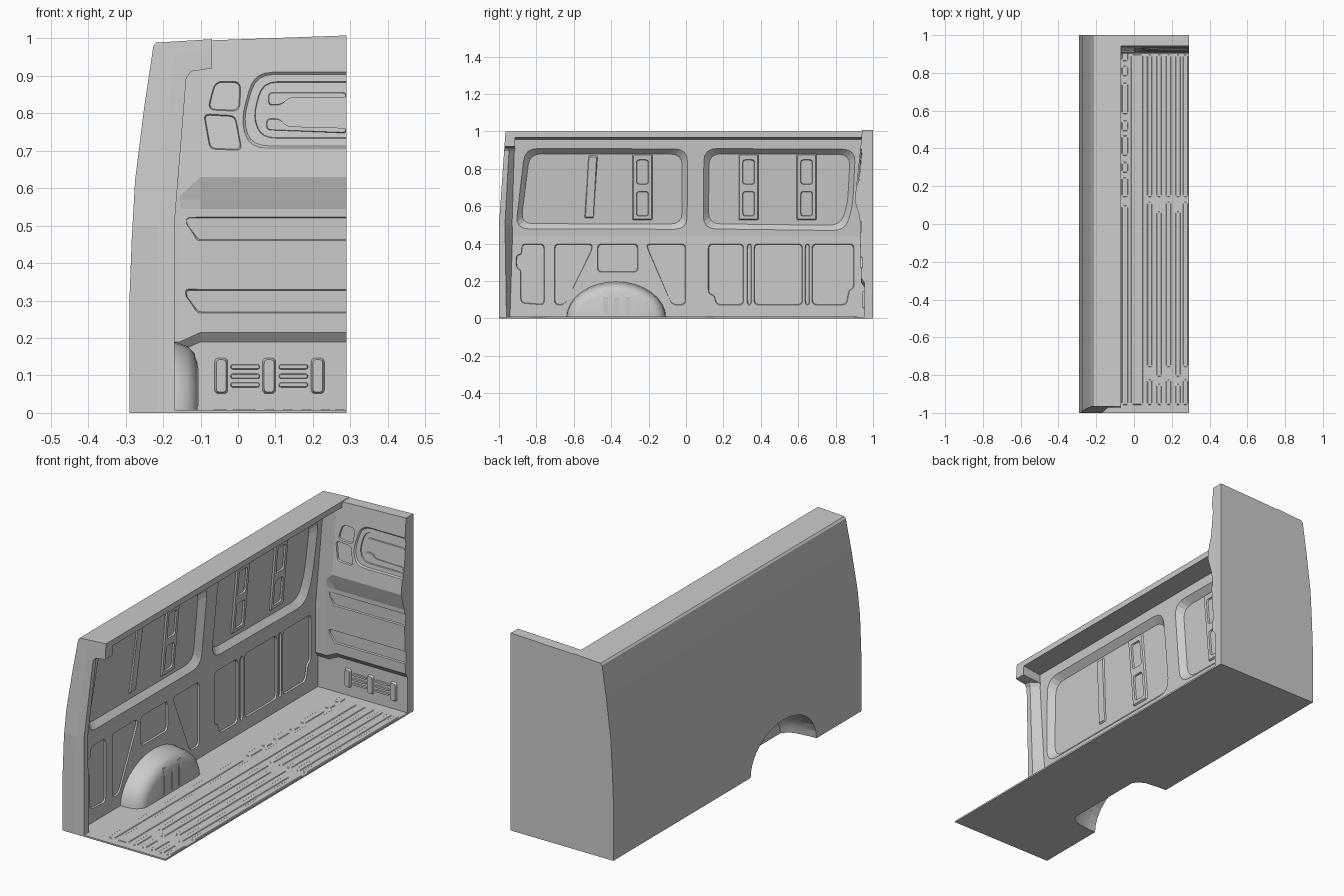
import bpy, bmesh
from math import sin, cos, pi
from mathutils import Vector

if "Cube" in bpy.data.objects:
    bpy.data.objects.remove(bpy.data.objects["Cube"])


def make(name, bm):
    bmesh.ops.recalc_face_normals(bm, faces=bm.faces)
    me = bpy.data.meshes.new(name)
    bm.to_mesh(me)
    bm.free()
    ob = bpy.data.objects.new(name, me)
    bpy.context.collection.objects.link(ob)
    return ob


def loft(bm, loops):
    rings = [[bm.verts.new(p) for p in lp] for lp in loops]
    n = len(rings[0])
    for a, b in zip(rings, rings[1:]):
        for i in range(n):
            bm.faces.new((a[i], a[(i + 1) % n], b[(i + 1) % n], b[i]))
    bm.faces.new(rings[0])
    bm.faces.new(rings[-1])


def rounded(pts, r, seg=4):
    out = []
    n = len(pts)
    for i in range(n):
        a, p, c = Vector(pts[i - 1]), Vector(pts[i]), Vector(pts[(i + 1) % n])
        s = p + (a - p).normalized() * min(r, (a - p).length * .45)
        e = p + (c - p).normalized() * min(r, (c - p).length * .45)
        for k in range(seg + 1):
            t = k / seg
            out.append(s * (1 - t) ** 2 + p * 2 * t * (1 - t) + e * t * t)
    return out


def rect(a, b, c, d):
    return [(a, c), (b, c), (b, d), (a, d)]


def inset(pts, w):
    us, vs = [p[0] for p in pts], [p[1] for p in pts]
    cu, cv = (min(us) + max(us)) / 2, (min(vs) + max(vs)) / 2
    fu, fv = 1 - 2 * w / (max(us) - min(us)), 1 - 2 * w / (max(vs) - min(vs))
    return [(cu + (p[0] - cu) * fu, cv + (p[1] - cv) * fv) for p in pts]


def plate(bm, pts, r, place, d0, d1, w):
    """Rounded plate from depth d0 to d1, its far end inset by w."""
    lp = rounded(pts, r)
    loft(bm, [[place(u, v, d0) for u, v in lp], [place(u, v, d1) for u, v in inset(lp, w)]])


def subtract(ob, cutter):
    cutter.hide_render = True
    m = ob.modifiers.new("cut", 'BOOLEAN')
    m.operation, m.object, m.solver = 'DIFFERENCE', cutter, 'EXACT'
    m.use_self = True
    dg = bpy.context.evaluated_depsgraph_get()
    me = bpy.data.meshes.new_from_object(ob.evaluated_get(dg))
    ob.modifiers.clear()
    ob.data = me


def lean(z):
    return .035 * max(0, z - .5) / .5


def interp(tab, z):
    for (a, p), (b, q) in zip(tab, tab[1:]):
        if z <= b:
            return p + (q - p) * (z - a) / (b - a)
    return tab[-1][1]


# Surface maps: side wall takes (y, z, height), bulkhead takes (x, z, height)
WALL = [(-1, -.217), (.44, -.217), (.955, -.172)]
BULK = [(0, .955), (.19, .955), (.215, .936), (.545, .928), (.57, .92), (.63, .902), (.925, .934), (1, .942)]


def on_wall(y, z, d):
    return (interp(WALL, z) + d, y, z)


def on_bulk(x, z, d):
    return (x, interp(BULK, z) - d, z)


# Side wall with roof rail
section = [(-.29, 0), (-.29, .3), (-.284, .46), (-.275, .62), (-.25, .82), (-.226, .98), (-.218, .989),
           (-.07, .998), (-.07, .968), (-.172, .955), (-.217, .44), (-.217, 0)]
bm = bmesh.new()
loft(bm, [[(x, y, z) for x, z in section] for y in (-1, 1)])
bmesh.ops.bisect_plane(bm, geom=bm.verts[:] + bm.edges[:] + bm.faces[:], plane_co=(0, 0, .5), plane_no=(0, 0, 1))
for v in bm.verts:
    if v.co.y < -.9:
        v.co.y += lean(v.co.z)
wall = make("side_wall", bm)

# Wall recesses: two window panels and the lower panels
bm = bmesh.new()
for p in ([(-.915, .475), (.01, .472), (.012, .91), (-.865, .912)],
          [(.088, .475), (.855, .465), (.895, .6), (.91, .908), (.092, .912)]):
    plate(bm, p, .07, on_wall, .004, -.029, .032)
low = [[(-.885, .08), (-.755, .07), (-.755, .4), (-.88, .4), (-.88, .345), (-.91, .34), (-.91, .27), (-.885, .26)],
       [(-.705, .07), (-.65, .07), (-.5, .37), (-.5, .4), (-.705, .4)],
       rect(-.475, -.255, .245, .4),
       [(-.075, .07), (0, .07), (0, .4), (-.21, .4), (-.21, .38)],
       [(.16, .07), (.31, .07), (.31, .4), (.117, .4), (.117, .13), (.15, .12)],
       rect(.325, .352, .07, .4), rect(.362, .625, .07, .4), rect(.635, .663, .07, .4),
       [(.672, .07), (.86, .07), (.875, .15), (.9, .16), (.9, .4), (.672, .4)]]
for p in low:
    plate(bm, p, .025, on_wall, .004, -.008, .005)
subtract(wall, make("wall_cutter", bm))

# Shallow reinforcement frames in the window panels
bm = bmesh.new()
plate(bm, [(-.545, .535), (-.493, .535), (-.47, .872), (-.522, .872)], .006, on_wall, -.032, -.022, .008)
make("window_rib", bm)
bm, cut = bmesh.new(), bmesh.new()
for c in (-.233, .335, .645):
    plate(bm, rect(c - .056, c + .056, .522, .882), .008, on_wall, -.034, -.021, .008)
    for z0, z1 in ((.545, .68), (.715, .85)):
        plate(cut, rect(c - .034, c + .034, z0, z1), .015, on_wall, -.016, -.03, .005)
frames = make("window_frames", bm)
subtract(frames, make("frame_cutter", cut))

# Rear door pillar with slanted inner return, and header
jamb = [(-.23, 0), (-.17, 0), (-.17, .5), (-.138, .895), (-.125, .912), (-.07, .92), (-.07, .995), (-.205, .987), (-.23, .5)]
bm = bmesh.new()
loops = []
for f, back in ((0, False), (.04, False), (0, True)):
    lp = []
    for i, (x, z) in enumerate(jamb):
        y = -.94 + .028 * z if back else -1 + lean(z) + f * (1 - .4 * z)
        shift = (0, .05, .046, .043, .045, 0, 0, 0, 0)[i] if back else 0
        lp.append((x - shift, y, z))
    loops.append(lp)
loft(bm, loops)
make("door_pillar", bm)

# Bulkhead, with the ledge fading out towards the side wall
bm = bmesh.new()
loops = []
for x, k, top in ((-.222, 0, .982), (-.155, 0, .985), (-.1, 1, .994), (.29, 1, 1.008)):
    lp = [(x, 1, 0)]
    for i, (z, y) in enumerate(BULK):
        if i in (1, 2):
            z -= .025 * (1 - k)
        if i == 5:
            z -= .05 * (1 - k)
        lp.append((x, y if k or i < 2 else .936, top if z == 1 else z))
    loops.append(lp + [(x, 1, top)])
loft(bm, loops)
bulk = make("bulkhead", bm)

# Bulkhead recesses: stepped window, two small panels, two long channels
bm = bmesh.new()
plate(bm, [(.028, .703), (.5, .703), (.5, .914), (.04, .914), (.003, .78)], .05, on_bulk, .004, -.006, .01)
plate(bm, [(.06, .73), (.5, .73), (.5, .888), (.062, .888), (.036, .79)], .04, on_bulk, .004, -.011, .005)
plate(bm, [(-.083, .808), (.006, .804), (.009, .887), (-.062, .887)], .022, on_bulk, .004, -.008, .004)
plate(bm, [(-.076, .703), (.012, .7), (-.006, .795), (-.093, .8)], .016, on_bulk, .004, -.008, .004)
for z0, z1 in ((.458, .525), (.265, .332)):
    plate(bm, [(-.11, z0), (.5, z0), (.5, z1), (-.142, z1), (-.142, z1 - .018)], .008, on_bulk, .004, -.007, .005)
subtract(bulk, make("bulkhead_cutter", bm))

# Raised window slots on the bulkhead
bm = bmesh.new()
plate(bm, [(.08, .82), (.115, .822), (.135, .842), (.29, .842), (.29, .857), (.08, .857)], .012, on_bulk, -.014, -.006, .003)
plate(bm, [(.075, .755), (.29, .746), (.29, .76), (.13, .765), (.11, .787), (.075, .787)], .012, on_bulk, -.014, -.006, .003)
make("bulkhead_window_bars", bm)

# Lower bulkhead pads and slats
bm = bmesh.new()
for x in (-.045, .083, .213):
    plate(bm, rect(x - .019, x + .019, .05, .148), .012, on_bulk, -.004, .012, .006)
for x in (.019, .148):
    for z in (.075, .098, .123):
        plate(bm, rect(x - .04, x + .04, z - .008, z + .008), .008, on_bulk, -.004, .006, .003)
make("bulkhead_pads", bm)

# Floor with shallow raised ribs
bm = bmesh.new()
loft(bm, [[(x, y, z) for x, y in rect(-.225, .29, -1, .96)] for z in (0, .008)])
floor = make("floor", bm)


def on_floor(x, y, d):
    return (x, y, .008 + d)


bm = bmesh.new()
for i, x in enumerate((.083, .133, .183, .233, .272)):
    s = .05 * (i % 2)
    for y0, y1 in ((-.96, -.82 - s / 2), (-.76 - s, .12 - s), (.14, .9)):
        plate(bm, rect(x - .016, x + .016, y0, y1), .008, on_floor, -.002, .0025, .006)
plate(bm, rect(-.018, .05, -.96, .9), .008, on_floor, -.002, .0025, .006)
for y0, y1 in ((-.96, .1), (.14, .25), (.27, .33), (.36, .47), (.49, .55), (.58, .75), (.78, .84), (.86, .92)):
    plate(bm, rect(-.068, -.028, y0, y1), .008, on_floor, -.002, .0025, .006)
make("floor_ribs", bm)


# Wheel housing, hollow from outside and below
def arch(x, sy, sz, base):
    lp = []
    for i in range(17):
        a = pi * i / 16
        c, s = cos(a), max(0, sin(a))
        lp.append((x, -.373 + .268 * sy * c, .2 * sz * s))
    if base < 0:
        lp += [(x, -.373 - .268 * sy, base), (x, -.373 + .268 * sy, base)]
    return lp


bm = bmesh.new()
loft(bm, [arch(*r, 0) for r in ((-.24, 1, 1), (-.165, .985, .94), (-.135, .94, .89), (-.117, .87, .8), (-.108, .8, .66))])
housing = make("wheel_housing", bm)
bm = bmesh.new()
loft(bm, [arch(*r, -.03) for r in ((-.35, 1, 1), (-.245, .985, .97), (-.172, .95, .9), (-.142, .89, .83), (-.122, .8, .66))])
cavity = make("wheel_cutter", bm)
for ob in (wall, floor, housing):
    subtract(ob, cavity)
bpy.context.view_layer.objects.active = housing
housing.select_set(True)
bpy.ops.object.shade_smooth_by_angle(angle=.5)

# Vertical ribs on the housing face
bm = bmesh.new()
for y in (-.43, -.37, -.31):
    prof = [(-.105, .02), (-.105, .115), (-.114, .15), (-.125, .15), (-.118, .02)]
    loft(bm, [[(x, y + s, z) for x, z in prof] for s in (-.014, .014)])
make("housing_ribs", bm)

# Remove the used cutters
for ob in list(bpy.data.objects):
    if ob.name.endswith("_cutter"):
        bpy.data.objects.remove(ob)
